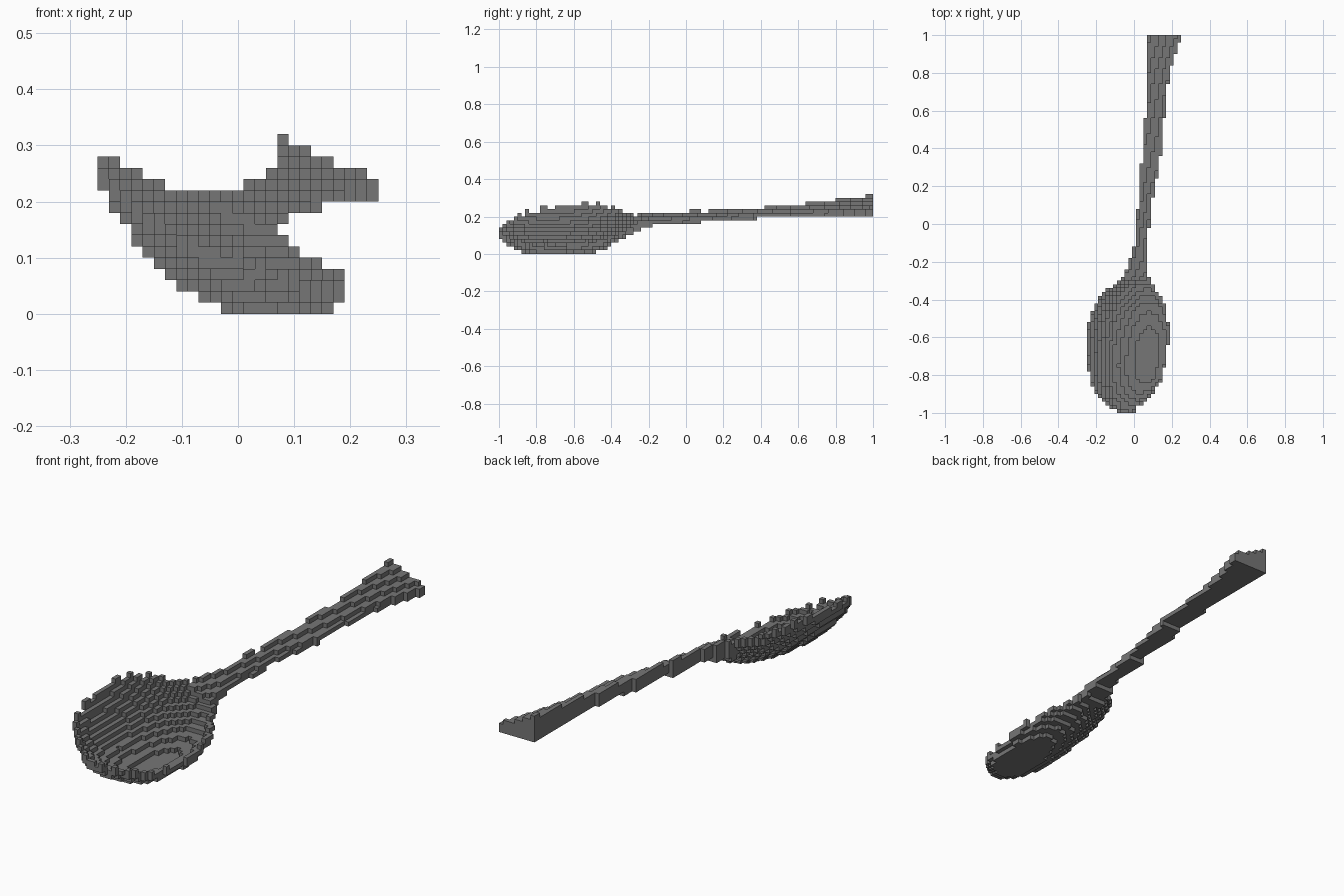
import bpy, bmesh, math

cube = bpy.data.objects.get("Cube")
if cube:
    bpy.data.objects.remove(cube, do_unlink=True)

CELL = 0.02
NX, NY = 25, 100

mat = bpy.data.materials.new("dark grey metal")
mat.use_nodes = True
GREY = (0.18, 0.18, 0.18, 1)
mat.diffuse_color = GREY
mat.node_tree.nodes["Principled BSDF"].inputs["Base Color"].default_value = GREY


def sample(rows, y):
    """Interpolate the station rows at y; None outside them."""
    for a, b in zip(rows, rows[1:]):
        if a[0] <= y <= b[0]:
            t = (y - a[0]) / (b[0] - a[0])
            return [p + (q - p) * t for p, q in zip(a[1:], b[1:])]
    return None


# bowl outline: y, left edge, right edge
BOWL = [(-1, -.08, -.01), (-.96, -.14, .03), (-.9, -.205, .095), (-.82, -.235, .15),
        (-.72, -.25, .17), (-.6, -.25, .185), (-.52, -.24, .18), (-.44, -.215, .17),
        (-.37, -.17, .13), (-.3, -.08, .09), (-.24, -.03, .065)]

# handle: y, left edge, right edge, underside, top at left, top at right
HANDLE = [(-.3, -.06, .08, .12, .21, .15), (-.22, -.03, .06, .14, .22, .18),
          (-.12, .0, .07, .16, .22, .18), (.08, .02, .09, .17, .24, .19),
          (.38, .045, .145, .19, .25, .215), (.68, .07, .17, .2, .28, .225),
          (.84, .07, .2, .19, .3, .23), (1, .07, .25, .19, .32, .24)]


def bowl_span(x, y):
    """Shallow dish rolled to one side: height range of its shell."""
    row = sample(BOWL, y)
    if not row or not row[0] <= x <= row[1]:
        return None
    u = (2 * x - row[0] - row[1]) / (row[1] - row[0])
    v = min(1, abs(y + .64) / .38)
    rim = .14 - .5 * (x + .03) + .11 * (y + .64)
    low = rim - .115 * (1 - abs(u) ** 2.5) * (1 - v ** 2.5)
    return max(0, low - .01), max(.02, low + .025)


def handle_span(x, y):
    """Solid wedge, tall on its left side and sloping to the right."""
    row = sample(HANDLE, y)
    if not row or not row[0] <= x <= row[1]:
        return None
    left, right, low, top_l, top_r = row
    return low, top_l + (top_r - top_l) * (x - left) / (right - left)


def fill(span):
    """Turn a height range per column into a set of grid cells."""
    cells = set()
    for i in range(NX):
        for j in range(NY):
            s = span(-.25 + (i + .5) * CELL, -1 + (j + .5) * CELL)
            if s:
                k0 = round(s[0] / CELL)
                k1 = max(k0 + 1, round(s[1] / CELL))
                cells.update((i, j, k) for k in range(k0, k1))
    return cells


def build(name, cells, occupied):
    """Make a blocky mesh with faces only where a cell meets open space."""
    bm = bmesh.new()
    verts = {}

    def vert(p):
        if p not in verts:
            verts[p] = bm.verts.new((-.25 + p[0] * CELL, -1 + p[1] * CELL, p[2] * CELL))
        return verts[p]

    for c in sorted(cells):
        for axis in range(3):
            for side in (0, 1):
                near = list(c)
                near[axis] += 2 * side - 1
                if tuple(near) in occupied:
                    continue
                a, b = (axis + 1) % 3, (axis + 2) % 3
                ring = []
                for da, db in ((0, 0), (1, 0), (1, 1), (0, 1)):
                    p = list(c)
                    p[axis] += side
                    p[a] += da
                    p[b] += db
                    ring.append(vert(tuple(p)))
                bm.faces.new(ring if side else ring[::-1])
    mesh = bpy.data.meshes.new(name)
    bm.to_mesh(mesh)
    bm.free()
    mesh.materials.append(mat)
    obj = bpy.data.objects.new(name, mesh)
    bpy.context.collection.objects.link(obj)


bowl = fill(bowl_span)
handle = fill(handle_span) - bowl
build("bowl", bowl, bowl | handle)
build("handle", handle, bowl | handle)
